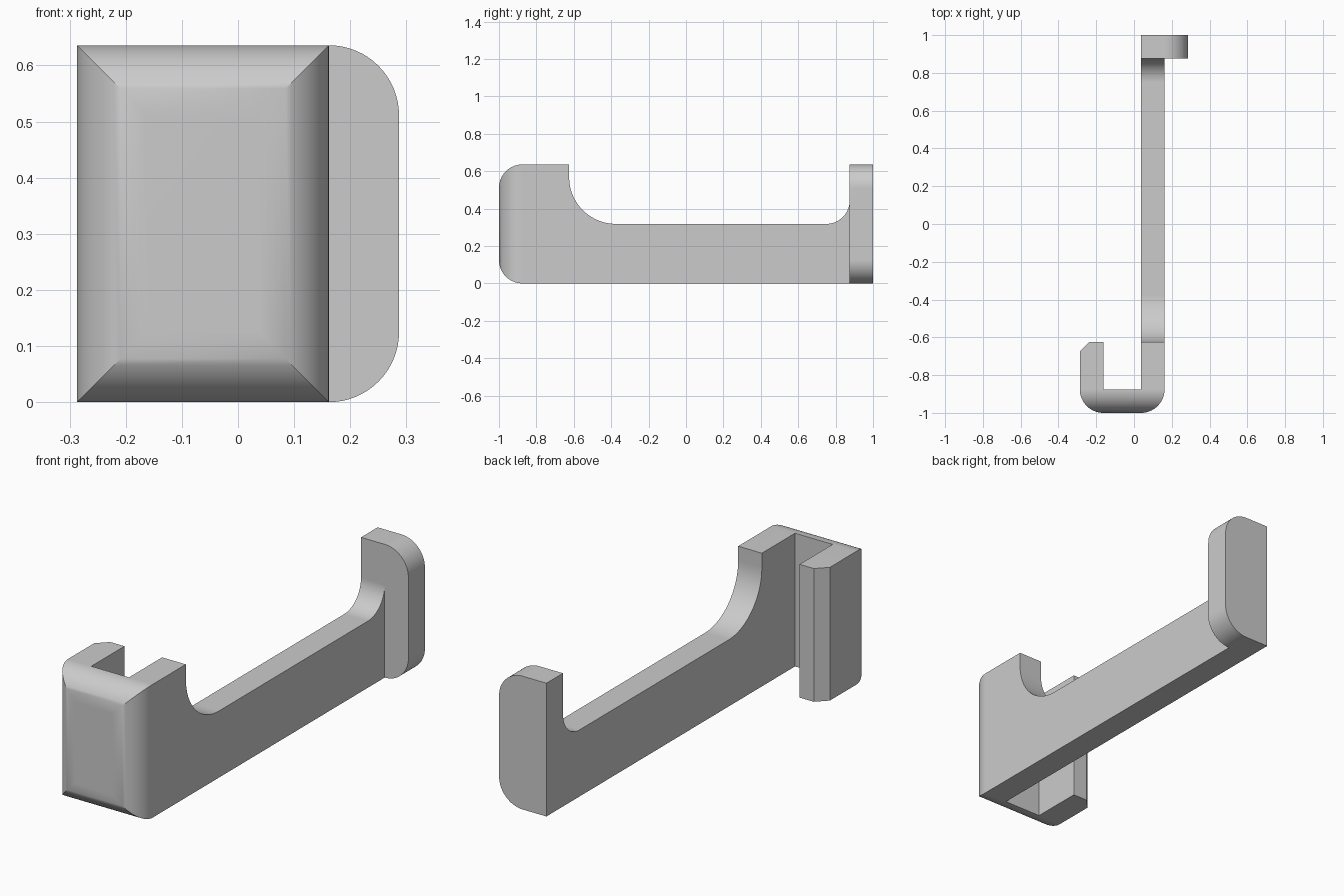
import bpy
from math import cos, sin, radians
from mathutils import Vector

cube = bpy.data.objects.get("Cube")
if cube:
    bpy.data.objects.remove(cube, do_unlink=True)

# Main dimensions
T = 0.125            # wall thickness and fillet radius
H = 0.636            # full height
X = 0.287            # half width
ARM_OUT = X - T      # outer face of the arm
ARM_IN = ARM_OUT - T
LIP_IN = T - X
TIP = -1 + 3 * T     # where the hook ends
RAIL = H / 2         # top of the low arm

material = bpy.data.materials.new("light_grey")
material.use_nodes = True
grey = (0.6, 0.6, 0.6, 1)
material.diffuse_color = grey
material.node_tree.nodes["Principled BSDF"].inputs["Base Color"].default_value = grey


def arc(u, v, r, start, end, steps=16):
    angles = [radians(start + (end - start) * i / steps) for i in range(steps + 1)]
    return [(u + r * cos(a), v + r * sin(a)) for a in angles]


def prism(name, outline, place, low, high):
    """Extrude a closed outline; place(u, v, w) gives the 3D point."""
    n = len(outline)
    verts = [place(u, v, w) for w in (low, high) for u, v in outline]
    faces = [range(n), range(n, 2 * n)]
    faces += [(i, (i + 1) % n, n + (i + 1) % n, n + i) for i in range(n)]
    mesh = bpy.data.meshes.new(name)
    mesh.from_pydata([Vector(p) for p in verts], [], [list(f) for f in faces])
    mesh.materials.append(material)
    obj = bpy.data.objects.new(name, mesh)
    bpy.context.collection.objects.link(obj)
    bpy.context.view_layer.objects.active = obj
    obj.select_set(True)
    bpy.ops.object.mode_set(mode='EDIT')
    bpy.ops.mesh.select_all(action='SELECT')
    bpy.ops.mesh.normals_make_consistent(inside=False)
    bpy.ops.object.mode_set(mode='OBJECT')
    obj.select_set(False)
    return obj


# Plan: hook with chamfered lip, long arm, back plate
plan = (arc(T - X, T - 1, T, 180, 270) + arc(ARM_OUT - T, T - 1, T, 270, 360)
        + [(ARM_OUT, 1 - T), (X, 1 - T), (X, 1), (ARM_IN, 1),
           (ARM_IN, T - 1), (LIP_IN, T - 1), (LIP_IN, TIP),
           (0.05 - X, TIP), (-X, TIP - 0.05)])

# Side: rounded nose, low arm with two concave fillets
side = (arc(T - 1, T, T, 270, 180) + arc(T - 1, H - T, T, 180, 90)
        + [(TIP, H)] + arc(TIP + 2 * T, RAIL + 2 * T, 2 * T, 180, 270)
        + arc(1 - 2 * T, RAIL + T, T, 270, 360)
        + [(1 - T, H), (1.1, H), (1.1, 0)])

# Front: rounded outer corners of the back plate
front = ([(-0.4, 0)] + arc(X - T, T, T, 270, 360)
         + arc(X - T, H - T, T, 0, 90) + [(-0.4, H)])

body = prism("hook_bracket", plan, lambda u, v, w: (u, v, w), -0.1, 0.8)
cutters = [prism("side_cutter", side, lambda u, v, w: (w, u, v), -0.5, 0.5),
           prism("front_cutter", front, lambda u, v, w: (u, w, v), -1.2, 1.2)]

# Intersect the three profiles into one solid
bpy.context.view_layer.objects.active = body
body.select_set(True)
for cutter in cutters:
    cutter.hide_render = True
    mod = body.modifiers.new("intersect", 'BOOLEAN')
    mod.operation = 'INTERSECT'
    mod.solver = 'EXACT'
    mod.object = cutter
    bpy.ops.object.modifier_apply(modifier=mod.name)
for cutter in cutters:
    bpy.data.objects.remove(cutter, do_unlink=True)

# Smooth fillets, crisp edges
bpy.ops.object.shade_smooth_by_angle(angle=radians(30))
weighted = body.modifiers.new("weighted_normals", 'WEIGHTED_NORMAL')
weighted.keep_sharp = True
